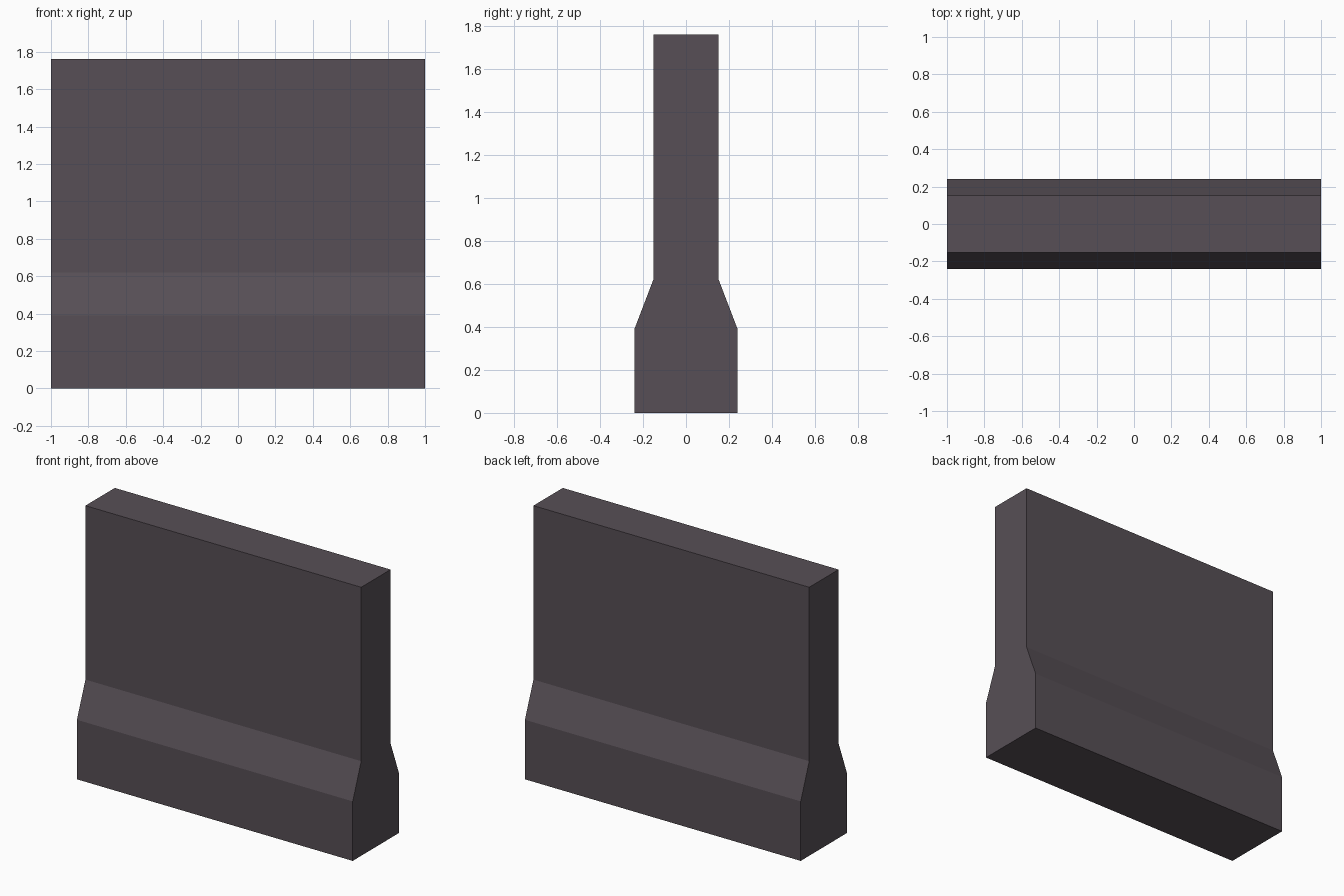
import bpy, bmesh

if "Cube" in bpy.data.objects:
    bpy.data.objects.remove(bpy.data.objects["Cube"])

# Wall cross-section, one side: (half thickness, height)
half = [(0.24, 0.0), (0.24, 0.39), (0.152, 0.62), (0.152, 1.76)]
profile = half + [(-y, z) for y, z in reversed(half)]

# Extrude the mirrored section along the length of the wall
bm = bmesh.new()
section = bm.faces.new([bm.verts.new((-1, y, z)) for y, z in profile])
out = bmesh.ops.extrude_face_region(bm, geom=[section], use_keep_orig=True)
verts = [g for g in out["geom"] if isinstance(g, bmesh.types.BMVert)]
bmesh.ops.translate(bm, verts=verts, vec=(2, 0, 0))
bmesh.ops.recalc_face_normals(bm, faces=bm.faces)
mesh = bpy.data.meshes.new("barrier_wall")
bm.to_mesh(mesh)
bm.free()

# Dark stone colour
mat = bpy.data.materials.new("dark purple grey stone")
mat.diffuse_color = (0.095, 0.078, 0.092, 1)
mat.use_nodes = True
mat.node_tree.nodes["Principled BSDF"].inputs["Base Color"].default_value = mat.diffuse_color
mesh.materials.append(mat)
wall = bpy.data.objects.new("barrier_wall", mesh)
bpy.context.collection.objects.link(wall)
